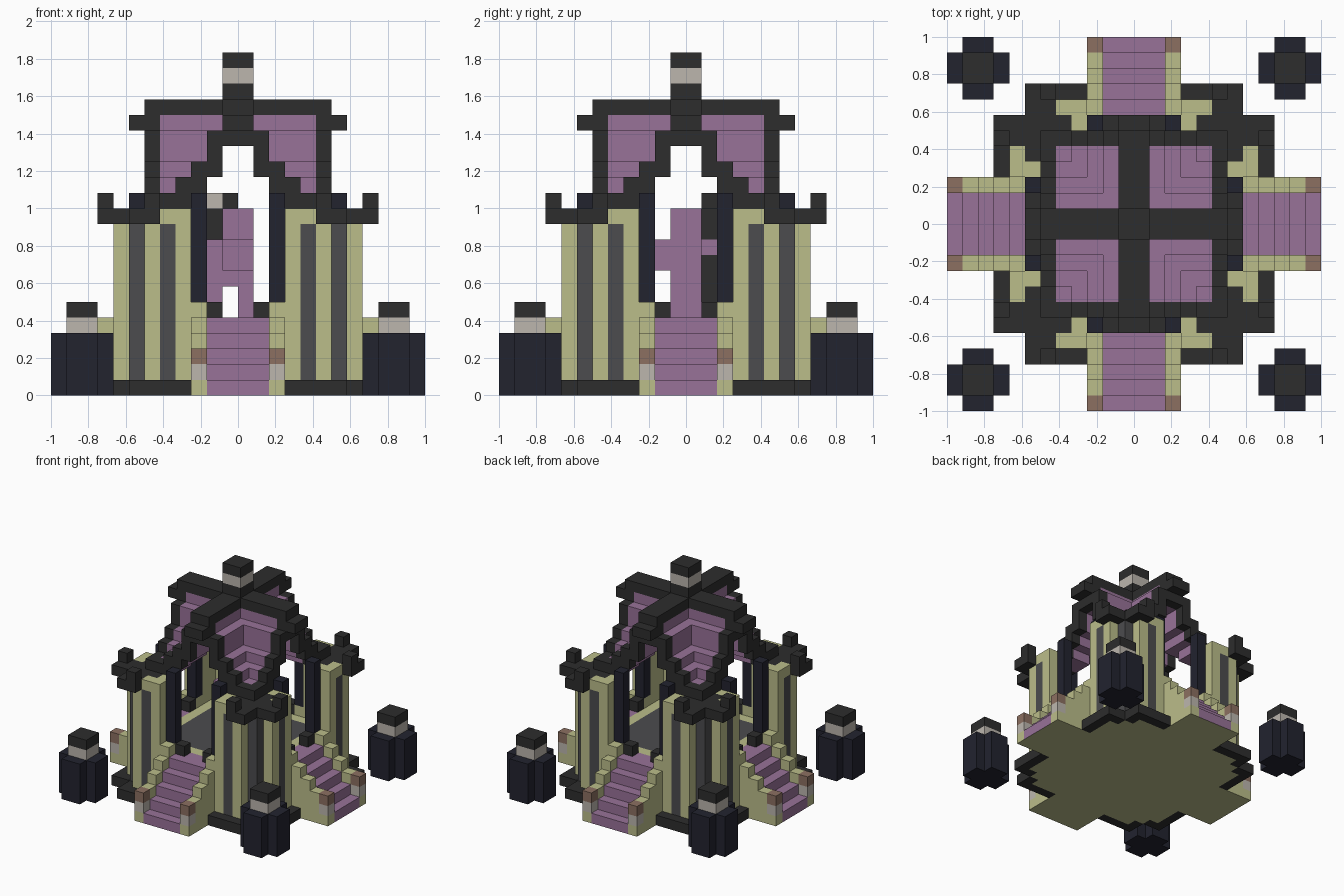
import bpy, bmesh
from mathutils import Vector

cube = bpy.data.objects.get("Cube")
if cube:
    bpy.data.objects.remove(cube, do_unlink=True)

UNIT = 1 / 12          # edge of one building block

# Colours
def linear(v):
    v /= 255
    return v / 12.92 if v <= 0.04045 else ((v + 0.055) / 1.055) ** 2.4

COLOURS = {
    "charcoal": (45, 45, 45), "purple": (152, 114, 152), "cream": (187, 189, 138),
    "navy": (34, 35, 47), "grey": (76, 76, 78), "pale_stone": (188, 182, 174),
    "brown": (140, 112, 97),
}
NAMES = list(COLOURS)
MATERIALS = []
for name, rgb in COLOURS.items():
    mat = bpy.data.materials.new(name)
    mat.use_nodes = True
    col = [linear(c) for c in rgb] + [1]
    mat.diffuse_color = col
    mat.node_tree.nodes["Principled BSDF"].inputs["Base Color"].default_value = col
    MATERIALS.append(mat)

blocks = {}            # cell -> (part, colour)


def box(part, colour, xs, ys, zs):
    """Fill one box of blocks."""
    for x in range(*xs):
        for y in range(*ys):
            for z in range(*zs):
                blocks[x, y, z] = (part, colour)


def box8(part, colour, xs, ys, zs):
    """Fill a box and its copies on all four sides, mirrored."""
    flip = lambda r: (-r[1], -r[0])
    for a, b in ((xs, ys), (ys, xs)):
        for u in (a, flip(a)):
            for v in (b, flip(b)):
                box(part, colour, u, v, zs)


# Plinth and floor
box8("plinth", "charcoal", (3, 7), (7, 9), (0, 1))
box8("floor", "cream", (0, 7), (0, 7), (0, 1))
box8("floor", "cream", (0, 6), (0, 6), (1, 5))
box8("floor", "grey", (0, 5), (0, 5), (4, 5))
box8("floor", "cream", (0, 3), (6, 7), (0, 5))

# Stairs with stepped side rails and end posts
box8("stairs", "purple", (0, 2), (6, 7), (4, 5))
for i in range(5):
    row = (11 - i, 12 - i)
    box8("stairs", "purple", (0, 2), row, (0, i + 1))
    box8("stair_rails", "cream", (2, 3), row, (0, i + 2))
box8("stair_posts", "cream", (2, 3), (11, 12), (0, 1))
box8("stair_posts", "pale_stone", (2, 3), (11, 12), (1, 2))
box8("stair_posts", "brown", (2, 3), (11, 12), (2, 3))

# Corner towers with grey stripes
box8("towers", "cream", (3, 6), (6, 8), (0, 11))
box8("towers", "cream", (5, 6), (5, 6), (1, 11))
box8("towers", "cream", (3, 5), (7, 8), (11, 12))
box8("towers", "cream", (3, 4), (6, 7), (11, 12))
box8("tower_stripes", "grey", (4, 5), (7, 8), (1, 11))
box8("tower_stripes", "grey", (6, 7), (6, 7), (1, 11))

# Doorway columns
box8("door_columns", "cream", (2, 3), (6, 7), (1, 6))
box8("door_columns", "navy", (2, 3), (6, 7), (6, 13))
box8("door_feet", "charcoal", (1, 2), (6, 7), (5, 6))

# Parapets and battlements
box8("parapets", "charcoal", (5, 7), (6, 9), (11, 12))
box8("parapets", "charcoal", (4, 5), (6, 7), (11, 12))
box8("parapets", "charcoal", (5, 6), (5, 6), (11, 13))
box8("battlements", "charcoal", (5, 6), (8, 9), (12, 13))

# Crossed vault roof, stepping down into the corner valleys
VAULT = [(16, 18), (14, 17), (13, 15), (12, 14), (12, 13)]
for k, span in enumerate(VAULT):
    box8("roof", "purple", (k, k + 1), (k, 5), span)
    box8("roof_arches", "charcoal", (k, k + 1), (5, 6), span)
box8("roof_arches", "charcoal", (0, 1), (5, 7), (17, 18))
box8("ridge_beams", "charcoal", (0, 1), (0, 6), (18, 19))

# Finial
for colour, z in (("charcoal", 19), ("pale_stone", 20), ("charcoal", 21)):
    box8("finial", colour, (0, 1), (0, 1), (z, z + 1))

# Four corner lamps
box8("lamps", "navy", (8, 12), (9, 11), (0, 4))
box8("lamps", "pale_stone", (9, 11), (9, 11), (4, 5))
box8("lamps", "charcoal", (9, 11), (9, 11), (5, 6))

# Statue holding a scythe
box("statue", "purple", (-1, 1), (-1, 1), (7, 12))
box("statue", "purple", (0, 1), (-1, 1), (5, 7))
box("statue", "purple", (-2, -1), (-1, 1), (6, 9))
box("statue", "purple", (-2, -1), (-1, 2), (9, 10))
box("statue", "purple", (-1, 1), (-2, -1), (8, 10))
box("scythe", "charcoal", (-2, -1), (1, 2), (5, 9))
box("scythe", "charcoal", (-2, -1), (1, 2), (10, 12))
box("scythe", "pale_stone", (-2, -1), (1, 2), (12, 13))
box("scythe", "charcoal", (-1, 0), (1, 2), (12, 13))


# Turn the blocks of each part into a mesh of outer faces only
def build(part):
    bm = bmesh.new()
    verts = {}
    for cell, (owner, colour) in blocks.items():
        if owner != part:
            continue
        for axis in range(3):
            for side in (0, 1):
                near = list(cell)
                near[axis] += 2 * side - 1
                if tuple(near) in blocks:
                    continue
                loop = []
                for a, b in ((0, 0), (1, 0), (1, 1), (0, 1)):
                    p = list(cell)
                    p[axis] += side
                    p[(axis + 1) % 3] += a
                    p[(axis + 2) % 3] += b
                    key = tuple(p)
                    if key not in verts:
                        verts[key] = bm.verts.new(Vector(key) * UNIT)
                    loop.append(verts[key])
                face = bm.faces.new(loop if side else loop[::-1])
                # stair undersides match the floor
                under = part == "stairs" and axis == 2 and near[2] < 0
                face.material_index = NAMES.index("cream" if under else colour)
    bmesh.ops.dissolve_limit(bm, angle_limit=0.01, verts=bm.verts[:],
                             edges=bm.edges[:], delimit={'MATERIAL'})
    mesh = bpy.data.meshes.new(part)
    bm.to_mesh(mesh)
    bm.free()
    for mat in MATERIALS:
        mesh.materials.append(mat)
    bpy.context.scene.collection.objects.link(bpy.data.objects.new(part, mesh))


for part in dict.fromkeys(owner for owner, _ in blocks.values()):
    build(part)
